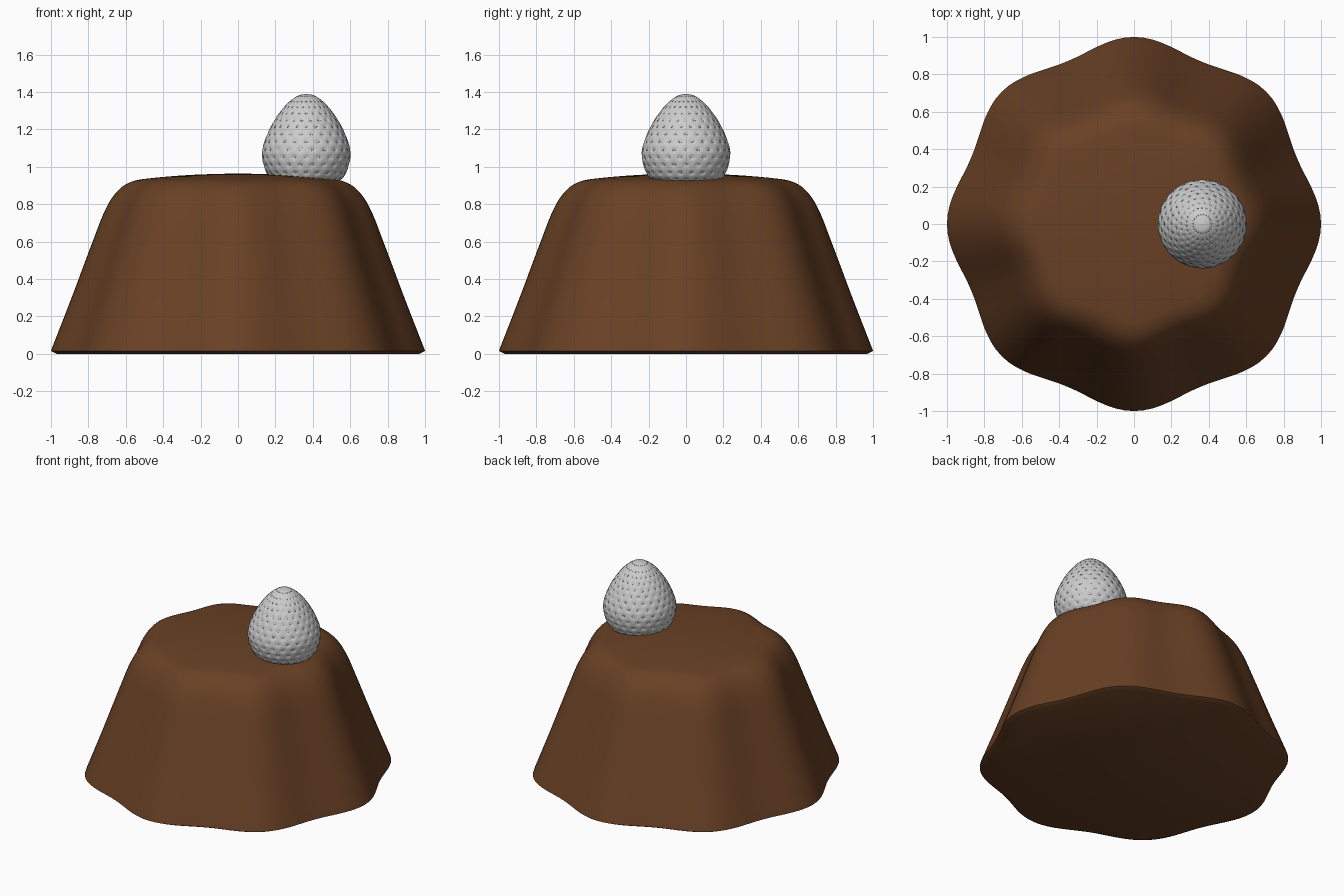
import bpy, bmesh
from math import sin, cos, pi, sqrt, exp
from mathutils import Vector

if "Cube" in bpy.data.objects:
    bpy.data.objects.remove(bpy.data.objects["Cube"])


def interp(pts, n):
    """Catmull-Rom resampling of a profile of (radius, height) points."""
    p = [Vector(q) for q in pts]
    p = [2 * p[0] - p[1]] + p + [2 * p[-1] - p[-2]]
    out = []
    for i in range(1, len(p) - 2):
        a, b, c, d = p[i - 1:i + 3]
        for k in range(n):
            t = k / n
            out.append(0.5 * (2 * b + (c - a) * t + (2 * a - 5 * b + 4 * c - d) * t * t
                              + (3 * b - a - 3 * c + d) * t ** 3))
    return out + [p[-2]]


def lathe(name, profile, segs, shape, colour=None):
    """Spin a profile; shape(r, z, angle, row) returns the final r, z. Both ends close on the axis."""
    bm = bmesh.new()
    rings = []
    for j, (r, z) in enumerate(profile):
        ring = []
        for i in range(segs):
            a = 2 * pi * i / segs
            rr, zz = shape(r, z, a, j)
            ring.append(bm.verts.new((rr * cos(a), rr * sin(a), zz)))
        rings.append(ring)
    for lo, hi in zip(rings, rings[1:]):
        for i in range(segs):
            k = (i + 1) % segs
            bm.faces.new((lo[i], lo[k], hi[k], hi[i]))
    bm.faces.new(rings[0][::-1])
    bm.faces.new(rings[-1])
    return finish(name, bm, colour)


def finish(name, bm, colour=None):
    bmesh.ops.recalc_face_normals(bm, faces=bm.faces)
    me = bpy.data.meshes.new(name)
    bm.to_mesh(me)
    bm.free()
    ob = bpy.data.objects.new(name, me)
    bpy.context.collection.objects.link(ob)
    if colour:
        mat = bpy.data.materials.new(name + "_colour")
        mat.diffuse_color = colour
        mat.use_nodes = True
        mat.node_tree.nodes["Principled BSDF"].inputs["Base Color"].default_value = mat.diffuse_color
        me.materials.append(mat)
    bpy.ops.object.select_all(action='DESELECT')
    ob.select_set(True)
    bpy.context.view_layer.objects.active = ob
    bpy.ops.object.shade_smooth_by_angle(angle=0.7)
    return ob


# Chocolate pudding: eight soft lobes, domed top
def lobes(r, z, a, j):
    return r * (1 - 0.03 * min(1, r / 0.6) ** 2 * (1 - cos(8 * a))), z


pudding = [(0.97, 0), (1.0, 0.015)] + [tuple(v) for v in interp(
    [(0.997, 0.025), (0.89, 0.3), (0.785, 0.58), (0.71, 0.77), (0.645, 0.87), (0.57, 0.92),
     (0.46, 0.94), (0.25, 0.957), (0.01, 0.965)], 5)]
lathe("pudding", pudding, 128, lobes, (0.14, 0.052, 0.018, 1))

# Strawberry: pointed body with staggered seed pits
CX, COUNT, ROWS = 0.365, 22, 13
berry = interp([(0.02, 0.922), (0.15, 0.922), (0.19, 0.935), (0.222, 0.99), (0.237, 1.075),
                (0.215, 1.16), (0.17, 1.25), (0.11, 1.33), (0.05, 1.378), (0.004, 1.39)], 11)
lengths = [0.0]
for p, q in zip(berry, berry[1:]):
    lengths.append(lengths[-1] + (q - p).length)
START, END = 0.17, lengths[-1] - 0.05
STEP = (END - START) / (ROWS - 1)


def pits(r, z, a, j):
    row = round((lengths[j] - START) / STEP)
    if not 0 <= row < ROWS:
        return r, z
    dv = (lengths[j] - START - row * STEP) / 0.011
    u = a * COUNT / (2 * pi) - 0.5 * (row % 2)
    du = (u - round(u)) / 0.24
    depth = 0.006 * min(1, r / 0.15) * exp(-(dv * dv + du * du) ** 2)
    p, q = berry[max(j - 1, 0)], berry[min(j + 1, len(berry) - 1)]
    t = (q - p).normalized()
    return r - depth * t.y, z + depth * t.x


body = lathe("strawberry", berry, COUNT * 10, pits)
body.location.x = CX

# Seeds: small flattened ovals lying in the pits
bm = bmesh.new()
for row in range(ROWS):
    s = START + row * STEP
    j = min(range(len(lengths)), key=lambda k: abs(lengths[k] - s))
    p, t = berry[j], (berry[j + 1] - berry[j - 1]).normalized()
    for i in range(COUNT):
        a = 2 * pi * (i + 0.5 * (row % 2)) / COUNT
        out = Vector((cos(a), sin(a), 0))
        tang = Vector((-sin(a), cos(a), 0))
        up = out * t.x + Vector((0, 0, t.y))
        nrm = out * t.y - Vector((0, 0, t.x))
        size = 0.0105 * p.x / 0.237
        centre = out * p.x + Vector((0, 0, p.y)) - nrm * 0.004 * min(1, p.x / 0.15)
        new = bmesh.ops.create_icosphere(bm, subdivisions=1, radius=1)["verts"]
        for v in new:
            c = v.co.copy()
            v.co = centre + tang * c.x * size + up * c.y * 0.006 * min(1, p.x / 0.12) \
                + nrm * c.z * 0.003
seeds = finish("strawberry_seeds", bm)
seeds.location.x = CX
